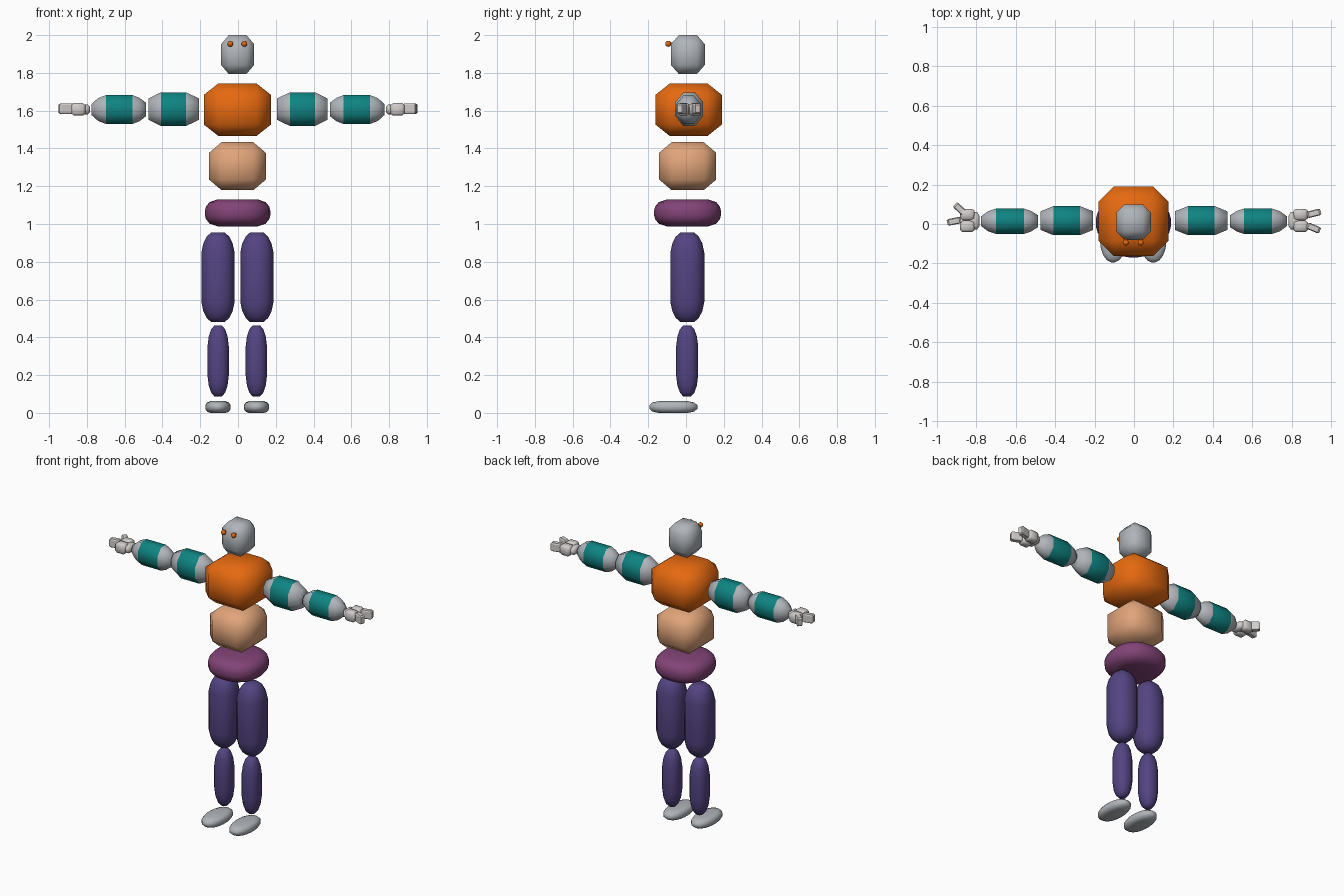
import bpy, bmesh, math
from mathutils import Vector, Matrix

if "Cube" in bpy.data.objects:
    bpy.data.objects.remove(bpy.data.objects["Cube"])


def mat(name, rgb):
    m = bpy.data.materials.new(name)
    lin = [(c / 255 / 12.92 if c < 11 else ((c / 255 + 0.055) / 1.055) ** 2.4) for c in rgb]
    m.diffuse_color = (*lin, 1)
    m.use_nodes = True
    m.node_tree.nodes["Principled BSDF"].inputs["Base Color"].default_value = m.diffuse_color
    return m


GREY = mat("light_grey", (176, 181, 186))
ORANGE = mat("orange", (230, 105, 16))
TEAL = mat("teal", (14, 132, 130))
PEACH = mat("peach", (224, 164, 122))
PLUM = mat("plum", (130, 67, 119))
INDIGO = mat("indigo", (84, 68, 130))
PALE = mat("pale_grey", (208, 204, 202))


def finish(name, bm, mats, smooth=True):
    bmesh.ops.recalc_face_normals(bm, faces=bm.faces)
    for f in bm.faces:
        f.smooth = smooth
    me = bpy.data.meshes.new(name)
    bm.to_mesh(me)
    bm.free()
    for m in mats:
        me.materials.append(m)
    ob = bpy.data.objects.new(name, me)
    bpy.context.collection.objects.link(ob)
    return ob


def block(name, centre, half, material, k=0.56, turn=0, smooth=True):
    """Box with every edge and corner cut off: octagonal from all three axes."""
    bm = bmesh.new()
    rot = Matrix.Rotation(turn, 3, 'Z')
    for sx in (-1, 1):
        for sy in (-1, 1):
            for sz in (-1, 1):
                for axis in range(3):
                    p = [s * h * (1 if i == axis else k)
                         for i, (s, h) in enumerate(zip((sx, sy, sz), half))]
                    bm.verts.new(rot @ Vector(p) + Vector(centre))
    bmesh.ops.convex_hull(bm, input=bm.verts[:])
    bmesh.ops.dissolve_limit(bm, angle_limit=0.01, verts=bm.verts[:], edges=bm.edges[:])
    return finish(name, bm, [material], smooth)


def pod(name, centre, radii, profile, mats, sides=16, power=2.4, axis='Z', band=None):
    """Closed stack of rings; profile is (radius factor, position along the axis)."""
    bm = bmesh.new()
    rings = []
    for r, t in profile:
        ring = []
        for i in range(sides):
            a = 2 * math.pi * (i + 0.5) / sides
            c, s = math.cos(a), math.sin(a)
            n = (abs(c) ** power + abs(s) ** power) ** (-1 / power)
            grow = 1 / math.cos(math.pi / sides)
            u, v = c * n * grow * radii[0] * r, s * n * grow * radii[1] * r
            p = (u, v, t) if axis == 'Z' else (t, u, v)
            ring.append(bm.verts.new(Vector(p) + Vector(centre)))
        rings.append(ring)
    for a, b in zip(rings, rings[1:]):
        for i in range(sides):
            j = (i + 1) % sides
            bm.faces.new((a[i], a[j], b[j], b[i]))
    bm.faces.new(rings[0])
    bm.faces.new(rings[-1])
    if band:
        for f in bm.faces:
            x = f.calc_center_median().x
            f.material_index = 1 if band[0] < x < band[1] else 0
    return finish(name, bm, mats)


# Head and trunk
block("head", (-0.002, 0.01, 1.897), (0.088, 0.09, 0.103), GREY, 0.53)
block("chest", (-0.003, 0.014, 1.605), (0.178, 0.176, 0.14), ORANGE)
block("belly", (-0.003, 0.009, 1.306), (0.15, 0.151, 0.127), PEACH)
pod("hips", (-0.002, 0.008, 1.059), (0.172, 0.176),
    [(0.62, -0.071), (0.86, -0.057), (0.97, -0.033), (1, -0.012),
     (1, 0.012), (0.97, 0.033), (0.86, 0.057), (0.62, 0.071)], [PLUM], 24)

# Eyes, each on a short stub reaching the face
for side, ex in (("left", -0.041), ("right", 0.034)):
    bm = bmesh.new()
    bmesh.ops.create_uvsphere(bm, u_segments=10, v_segments=7, radius=0.016,
                              matrix=Matrix.Translation((ex, -0.094, 1.954)))
    finish(side + "_eye", bm, [ORANGE])
    bm = bmesh.new()
    bmesh.ops.create_cone(bm, cap_ends=True, segments=8, radius1=0.008, radius2=0.008,
                          depth=0.03, matrix=Matrix.Translation((ex, -0.07, 1.954))
                          @ Matrix.Rotation(math.pi / 2, 4, 'X'))
    finish(side + "_eye_stub", bm, [ORANGE])

# Legs and feet
THIGH = [(0.4, -0.238), (0.68, -0.215), (0.88, -0.18), (1, -0.13),
         (1, 0.13), (0.88, 0.18), (0.68, 0.215), (0.4, 0.238)]
SHIN = [(0.35, -0.188), (0.65, -0.168), (0.88, -0.13), (1, -0.075),
        (1, 0.075), (0.88, 0.13), (0.65, 0.168), (0.35, 0.188)]
FOOT = [(0.6, -0.031), (0.85, -0.024), (0.98, -0.01), (0.98, 0.01), (0.85, 0.024), (0.6, 0.031)]
for side, s in (("left", -1), ("right", 1)):
    pod(side + "_thigh", (s * 0.103 - 0.003, 0.007, 0.718), (0.087, 0.089), THIGH, [INDIGO])
    pod(side + "_shin", (s * 0.101 - 0.004, 0.006, 0.275), (0.056, 0.058), SHIN, [INDIGO])
    pod(side + "_foot", (s * 0.102 - 0.004, -0.067, 0.031), (0.068, 0.129), FOOT,
        [GREY], 20, 2.2)

# Arms: grey tapered ends with a teal sleeve in the middle
for side, s in (("left", -1), ("right", 1)):
    upper = [(0.64, s * 0.207), (1, s * 0.275), (1, s * 0.408), (0.64, s * 0.473)]
    pod(side + "_upper_arm", (0, 0.017, 1.608), (0.074, 0.089), upper, [GREY, TEAL],
        8, 2.0, 'X', sorted((s * 0.276, s * 0.407)))
    fore = [(0.48, s * 0.488), (0.82, s * 0.522), (1, s * 0.558), (1, s * 0.7),
            (0.8, s * 0.74), (0.38, s * 0.776)]
    pod(side + "_forearm", (0, 0.014, 1.606), (0.064, 0.076), fore, [GREY, TEAL],
        8, 2.0, 'X', sorted((s * 0.559, s * 0.699)))

    # Hand: wrist, two palm lobes and two spread fingers
    block(side + "_wrist", (s * 0.812, 0.016, 1.606), (0.029, 0.045, 0.026), PALE)
    for lobe, y in (("back", 0.048), ("front", -0.012)):
        block(f"{side}_{lobe}_palm", (s * 0.845, y, 1.607), (0.037, 0.029, 0.033), PALE, 0.65)
    if s < 0:
        fingers = (("back", -0.882, 0.075, -0.75), ("front", -0.912, 0.014, 0.2))
    else:
        fingers = (("back", 0.912, 0.054, 0.25), ("front", 0.91, -0.02, -0.4))
    for f, x, y, turn in fingers:
        block(f"{side}_{f}_finger", (x, y, 1.61), (0.036, 0.017, 0.028), PALE, 0.75,
              turn, False)
